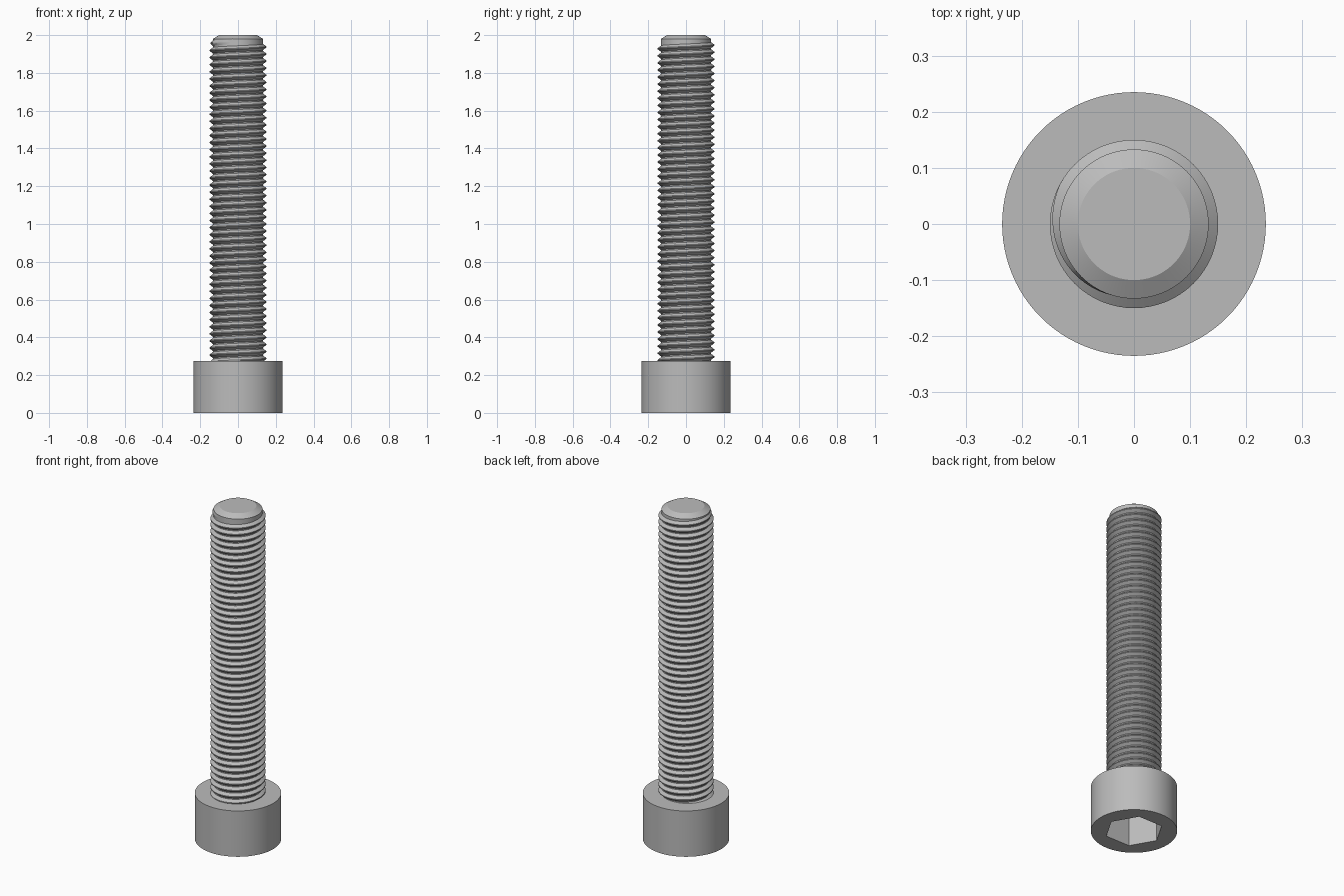
import bpy, bmesh, math

cube = bpy.data.objects.get("Cube")
if cube:
    bpy.data.objects.remove(cube, do_unlink=True)

HEAD_R, HEAD_H = 0.235, 0.275
CORE_R, CREST_R, TIP_R = 0.133, 0.15, 0.10
PITCH, SEGMENTS = 0.0375, 64
SOCKET_R, SOCKET_DEPTH = 0.16, 0.19

steel = bpy.data.materials.new("grey steel")
steel.use_nodes = True
colour = (0.5, 0.5, 0.5, 1)
steel.diffuse_color = colour
steel.node_tree.nodes["Principled BSDF"].inputs["Base Color"].default_value = colour


def finish(name, bm):
    """Turn a bmesh into a named, smooth shaded object."""
    bmesh.ops.recalc_face_normals(bm, faces=bm.faces)
    mesh = bpy.data.meshes.new(name)
    bm.to_mesh(mesh)
    bm.free()
    mesh.materials.append(steel)
    obj = bpy.data.objects.new(name, mesh)
    bpy.context.collection.objects.link(obj)
    smooth(obj)
    return obj


def smooth(obj):
    bpy.ops.object.select_all(action="DESELECT")
    obj.select_set(True)
    bpy.context.view_layer.objects.active = obj
    bpy.ops.object.shade_smooth_by_angle(angle=math.radians(25))


def lathe(name, profile, segments):
    """Closed solid from (radius, height) rings."""
    bm = bmesh.new()
    rings = []
    for r, z in profile:
        rings.append([bm.verts.new((r * math.cos(math.tau * i / segments),
                                    r * math.sin(math.tau * i / segments), z))
                      for i in range(segments)])
    for low, high in zip(rings, rings[1:]):
        for i in range(segments):
            j = (i + 1) % segments
            bm.faces.new((low[i], low[j], high[j], high[i]))
    bm.faces.new(rings[0])
    bm.faces.new(rings[-1])
    return finish(name, bm)


# Cylindrical head with a hexagonal socket in its underside
head = lathe("head", [(HEAD_R, 0), (HEAD_R, HEAD_H)], 96)
cutter = lathe("socket_cutter", [(SOCKET_R, -0.1), (SOCKET_R, SOCKET_DEPTH)], 6)
cutter.hide_render = True
cut = head.modifiers.new("socket", "BOOLEAN")
cut.operation = "DIFFERENCE"
cut.solver = "EXACT"
cut.object = cutter
bpy.context.view_layer.objects.active = head
bpy.ops.object.modifier_apply(modifier=cut.name)
bpy.data.objects.remove(cutter, do_unlink=True)
smooth(head)

# Shank core with a chamfered tip
lathe("shank", [(CORE_R, HEAD_H - 0.02), (CORE_R, 1.98), (TIP_R, 2)], 96)

# Helical thread: one ridge swept around the shank, fading out near the tip
bm = bmesh.new()
start, end = HEAD_H - 0.025, 1.965
steps = int((end - start) / PITCH * SEGMENTS)
ridge = [(0, -0.44), (1, -0.07), (1, 0.07), (0, 0.44)]
previous = None
for i in range(steps + 1):
    angle = math.tau * i / SEGMENTS
    centre = start + PITCH * i / SEGMENTS
    fade = min(1, (steps - i) / (SEGMENTS * 0.3))
    section = []
    for lift, offset in ridge:
        r = CORE_R - 0.001 + (CREST_R - CORE_R + 0.001) * lift * fade
        section.append(bm.verts.new((r * math.cos(angle), r * math.sin(angle),
                                     centre + offset * PITCH)))
    if previous:
        for k in range(len(ridge) - 1):
            bm.faces.new((previous[k], section[k], section[k + 1], previous[k + 1]))
    else:
        bm.faces.new(section)
    previous = section
finish("thread", bm)
